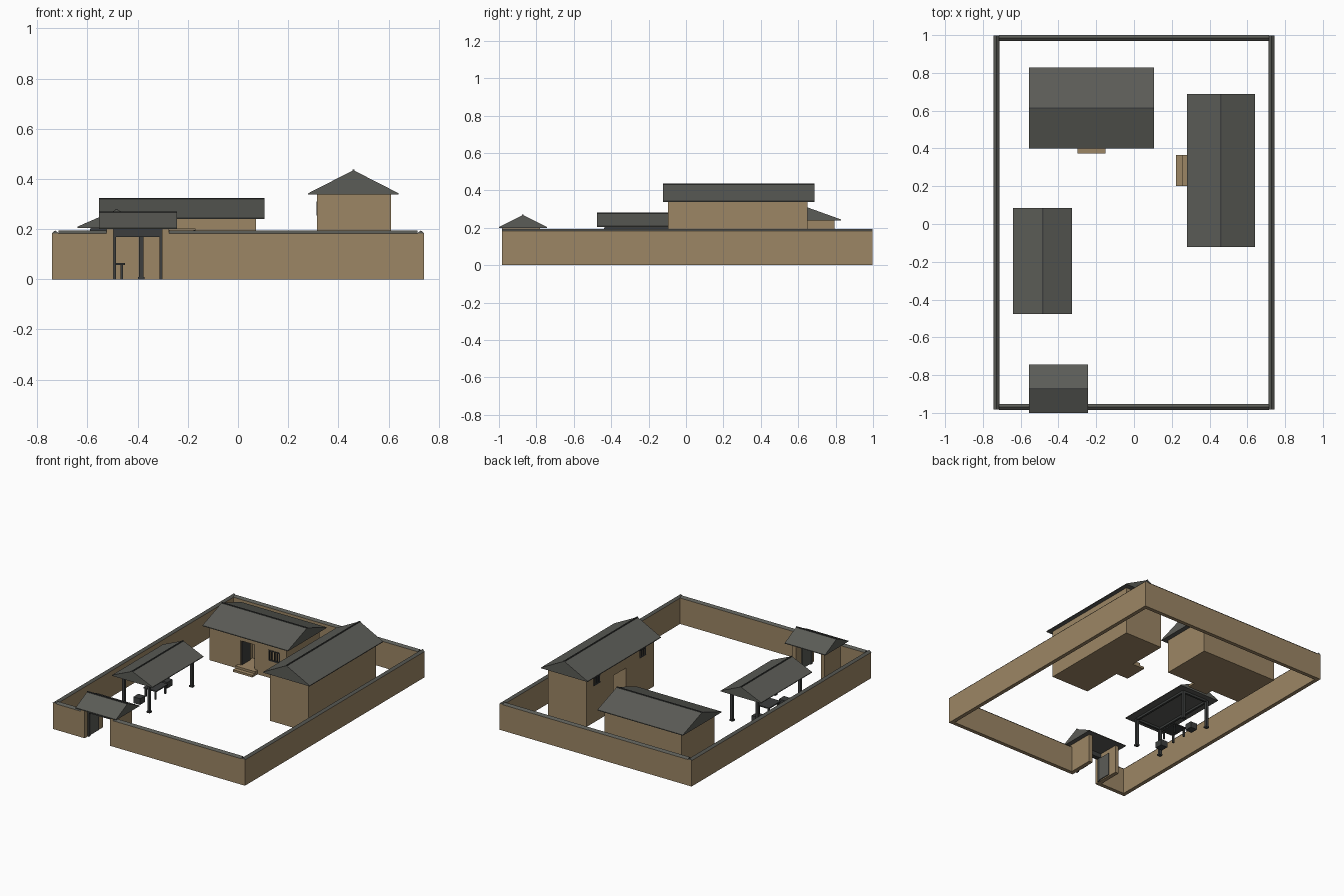
import bpy, bmesh
from mathutils import Vector

if "Cube" in bpy.data.objects:
    bpy.data.objects.remove(bpy.data.objects["Cube"])


def material(name, rgb):
    m = bpy.data.materials.new(name)
    m.diffuse_color = (*rgb, 1)
    m.use_nodes = True
    m.node_tree.nodes["Principled BSDF"].inputs["Base Color"].default_value = m.diffuse_color
    return m


TAN = material("tan_plaster", (0.335, 0.24, 0.13))
ROOF = material("grey_tile", (0.105, 0.107, 0.095))
DARK = material("dark_timber", (0.045, 0.048, 0.047))


def finish(name, bm, mat):
    bmesh.ops.recalc_face_normals(bm, faces=bm.faces)
    me = bpy.data.meshes.new(name)
    bm.to_mesh(me)
    bm.free()
    me.materials.append(mat)
    ob = bpy.data.objects.new(name, me)
    bpy.context.collection.objects.link(ob)
    return ob


def box(name, x, y, z, mat):
    """Box from (min, max) pairs."""
    bm = bmesh.new()
    bmesh.ops.create_cube(bm, size=1)
    for v in bm.verts:
        v.co = Vector([(r[0] + r[1]) / 2 + c * (r[1] - r[0]) for r, c in zip((x, y, z), v.co)])
    return finish(name, bm, mat)


def gable(name, x, y, z, axis, mat):
    """Triangular prism with its ridge along the given axis."""
    bm = bmesh.new()
    along, across = (x, y) if axis == 'x' else (y, x)
    ends = []
    for a in along:
        ring = []
        for c, h in ((across[0], z[0]), (across[1], z[0]), (sum(across) / 2, z[1])):
            ring.append(bm.verts.new((a, c, h) if axis == 'x' else (c, a, h)))
        bm.faces.new(ring)
        ends.append(ring)
    for i in range(3):
        j = (i + 1) % 3
        bm.faces.new((ends[0][i], ends[0][j], ends[1][j], ends[1][i]))
    return finish(name, bm, mat)


def roof(name, x, y, z, axis):
    """Eave board, gabled tile roof and a thin ridge strip."""
    lip = z[0] + 0.005
    box(name + "_eave", x, y, (z[0], lip), ROOF)
    gable(name + "_tiles", x, y, (lip, z[1]), axis, ROOF)
    cx, cy, w = sum(x) / 2, sum(y) / 2, 0.004
    if axis == 'x':
        box(name + "_ridge", x, (cy - w, cy + w), (z[1] - 0.005, z[1] + 0.003), DARK)
    else:
        box(name + "_ridge", (cx - w, cx + w), y, (z[1] - 0.005, z[1] + 0.003), DARK)


def cut(target, x, y, z):
    c = box("opening_cutter", x, y, z, TAN)
    c.hide_render = True
    c.hide_set(True)
    m = target.modifiers.new("opening", 'BOOLEAN')
    m.object = c
    m.operation = 'DIFFERENCE'
    m.solver = 'EXACT'


# Perimeter wall with a peaked tile coping
T = 0.027
X0, X1, Y0, Y1 = -0.742, 0.742, -0.983, 0.998
walls = [("west_wall", (X0, X0 + T), (Y0, Y1), 'y'),
         ("east_wall", (X1 - T, X1), (Y0, Y1), 'y'),
         ("north_wall", (X0 + T, X1 - T), (Y1 - T, Y1), 'x'),
         ("south_wall_left", (X0 + T, -0.525), (Y0, Y0 + T), 'x'),
         ("south_wall_right", (-0.275, X1 - T), (Y0, Y0 + T), 'x')]
for name, x, y, axis in walls:
    box(name, x, y, (0, 0.182), TAN)
    e = 0.002
    gx = (x[0] - e, x[1] + e) if axis == 'y' else x
    gy = (y[0] - e, y[1] + e) if axis == 'x' else y
    gable(name + "_coping", gx, gy, (0.182, 0.195), axis, ROOF)

# Gatehouse: side walls, lintel, jamb posts, leaves folded inward
for side in (-1, 1):
    def sx(a, b):
        return tuple(sorted((-0.4 + side * a, -0.4 + side * b)))
    box("gate_side_wall", sx(0.097, 0.125), (-0.983, -0.78), (0, 0.202), TAN)
    box("gate_jamb", sx(0.087, 0.097), (-0.95, -0.93), (0, 0.17), DARK)
    box("gate_leaf", sx(0.088, 0.094), (-0.93, -0.84), (0.006, 0.166), ROOF)
box("gate_lintel", (-0.497, -0.303), (-0.955, -0.925), (0.168, 0.202), DARK)
roof("gate_roof", (-0.555, -0.243), (-1.0, -0.743), (0.2, 0.268), 'x')

# North hall: body, doorway with open leaves, barred window, steps
hall = box("hall_body", (-0.52, 0.072), (0.43, 0.795), (0, 0.24), TAN)
cut(hall, (-0.28, -0.17), (0.4, 0.56), (0.03, 0.2))
cut(hall, (-0.065, 0.025), (0.4, 0.45), (0.12, 0.195))
for x in (-0.279, -0.177):
    box("hall_door_leaf", (x, x + 0.006), (0.435, 0.53), (0.031, 0.196), DARK)
for z in (0.12, 0.189):
    box("hall_window_rail", (-0.065, 0.025), (0.427, 0.438), (z, z + 0.006), DARK)
for i in range(5):
    x = -0.065 + i * 0.021
    box("hall_window_bar", (x, x + 0.006), (0.428, 0.436), (0.12, 0.195), DARK)
box("hall_lower_step", (-0.3, -0.15), (0.372, 0.43), (0, 0.015), TAN)
box("hall_upper_step", (-0.3, -0.15), (0.4, 0.43), (0.015, 0.03), TAN)
roof("hall_roof", (-0.555, 0.105), (0.4, 0.828), (0.24, 0.322), 'x')

# East house: body, deep doorway, two small high windows, steps
house = box("house_body", (0.315, 0.61), (-0.095, 0.65), (0, 0.34), TAN)
cut(house, (0.28, 0.43), (0.215, 0.35), (0.03, 0.245))
for yc in (0.03, 0.535):
    cut(house, (0.28, 0.325), (yc - 0.035, yc + 0.035), (0.255, 0.31))
    for i in range(4):
        y = yc - 0.035 + i * 0.0213
        box("house_window_bar", (0.313, 0.321), (y, y + 0.006), (0.255, 0.31), DARK)
    for z in (0.255, 0.305):
        box("house_window_rail", (0.312, 0.322), (yc - 0.035, yc + 0.035), (z, z + 0.005), DARK)
box("house_lower_step", (0.222, 0.315), (0.2, 0.365), (0, 0.015), TAN)
box("house_upper_step", (0.255, 0.315), (0.2, 0.365), (0.015, 0.03), TAN)
roof("house_roof", (0.28, 0.64), (-0.123, 0.687), (0.338, 0.435), 'y')

# West pavilion: posts on pads, beams, roof
PX, PY = (-0.58, -0.385), (-0.43, 0.04)
for x in PX:
    for y in PY:
        box("pavilion_post", (x - 0.009, x + 0.009), (y - 0.009, y + 0.009), (0, 0.2), DARK)
        box("pavilion_post_pad", (x - 0.013, x + 0.013), (y - 0.013, y + 0.013), (0, 0.01), DARK)
    box("pavilion_long_beam", (x - 0.007, x + 0.007), (-0.435, 0.045), (0.19, 0.207), DARK)
for y in PY:
    box("pavilion_cross_beam", PX, (y - 0.007, y + 0.007), (0.19, 0.207), DARK)
roof("pavilion_roof", (-0.64, -0.327), (-0.477, 0.085), (0.205, 0.278), 'y')

# Table and two block stools under the pavilion
box("table_top", (-0.55, -0.45), (-0.26, -0.13), (0.058, 0.066), DARK)
for x in (-0.54, -0.463):
    for y in (-0.248, -0.142):
        box("table_leg", (x - 0.005, x + 0.005), (y - 0.005, y + 0.005), (0, 0.058), DARK)
for y in (-0.345, -0.045):
    box("stool", (-0.548, -0.496), (y - 0.028, y + 0.028), (0, 0.043), DARK)
